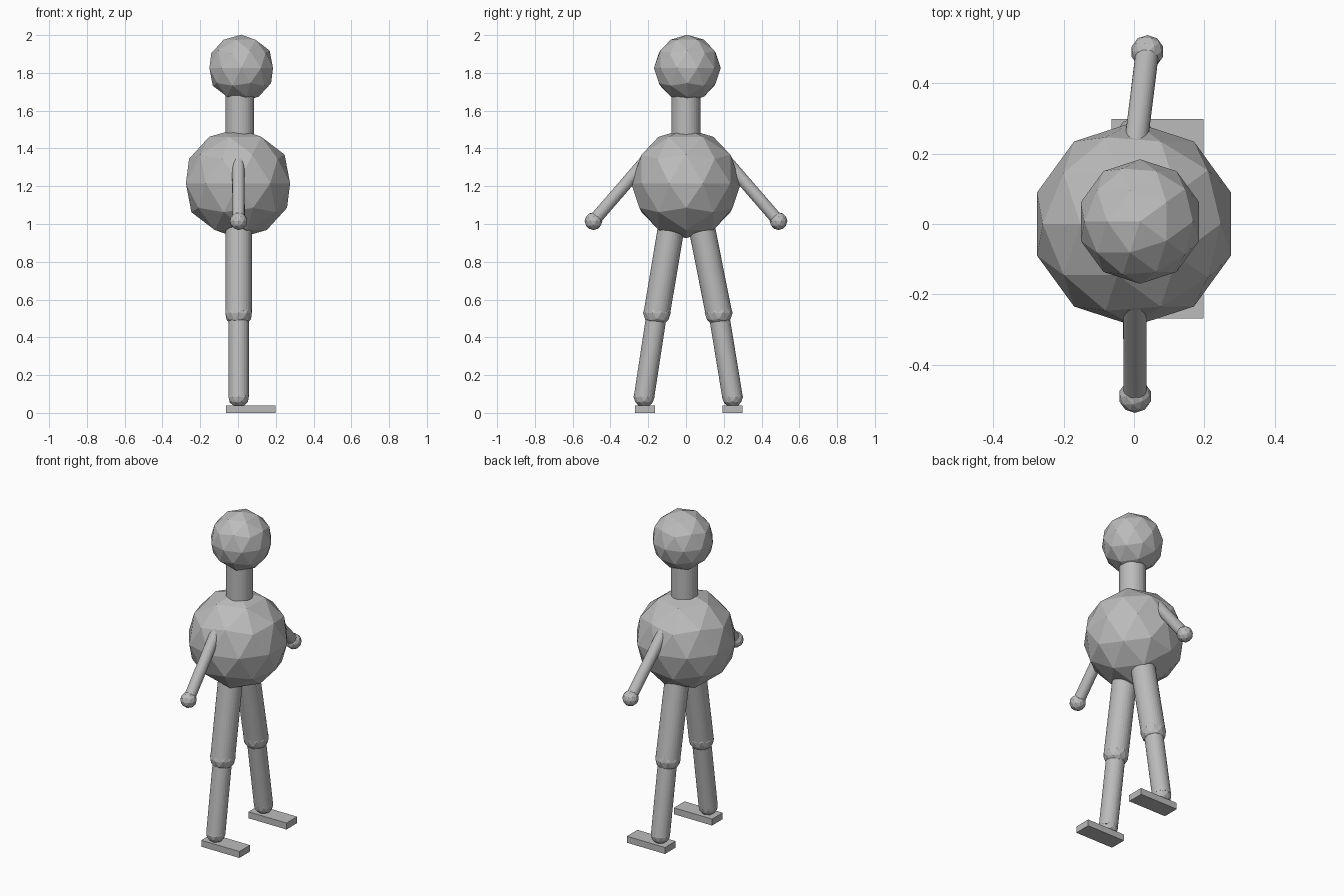
import bpy
from math import pi
from mathutils import Vector

cube = bpy.data.objects.get("Cube")
if cube:
    bpy.data.objects.remove(cube, do_unlink=True)

grey = bpy.data.materials.new("plain grey")
grey.use_nodes = True
color = (0.5, 0.5, 0.5, 1)
grey.diffuse_color = color
grey.node_tree.nodes["Principled BSDF"].inputs["Base Color"].default_value = color


def finish(name):
    obj = bpy.context.object
    obj.name = name
    obj.data.materials.append(grey)
    return obj


def ball(name, center, radius):
    bpy.ops.mesh.primitive_ico_sphere_add(
        subdivisions=2, radius=radius, location=center, rotation=(0, 0, pi))
    return finish(name)


def rod(name, start, end, radius):
    a, b = Vector(start), Vector(end)
    bpy.ops.mesh.primitive_cylinder_add(
        vertices=32, radius=radius, depth=(b - a).length, location=(a + b) / 2)
    obj = finish(name)
    obj.rotation_euler = (b - a).to_track_quat("Z", "Y").to_euler()
    return obj


def block(name, center, size):
    bpy.ops.mesh.primitive_cube_add(size=1, location=center)
    obj = finish(name)
    obj.scale = size
    return obj


# Head, neck and body
ball("body", (0, 0, 1.215), 0.29)
rod("neck", (0.01, 0, 1.4), (0.01, 0, 1.75), 0.076)
ball("head", (0.017, 0.007, 1.825), 0.177)

# Limbs: side, hand x, hip y, knee y, ankle y, foot y
sides = [
    ("front", -1, 0.003, -0.062, -0.154, -0.222, -0.217),
    ("back", 1, 0.038, 0.064, 0.173, 0.246, 0.246),
]
for side, s, hand_x, hip, knee, ankle, foot in sides:
    # Arm and hand
    hand = (hand_x, s * 0.49, 1.015)
    rod(side + "_arm", (0.002, s * 0.2, 1.35), hand, 0.033)
    ball(side + "_hand", hand, 0.047)
    # Leg with knee and ankle joints
    knee_point = (0.003, knee, 0.53)
    ankle_point = (0.003, ankle, 0.085)
    rod(side + "_thigh", (0.003, hip, 1.08), knee_point, 0.07)
    ball(side + "_knee", knee_point, 0.074)
    rod(side + "_shin", knee_point, ankle_point, 0.054)
    ball(side + "_ankle", ankle_point, 0.056)
    # Foot
    block(side + "_foot", (0.067, foot, 0.02), (0.262, 0.104, 0.04))
